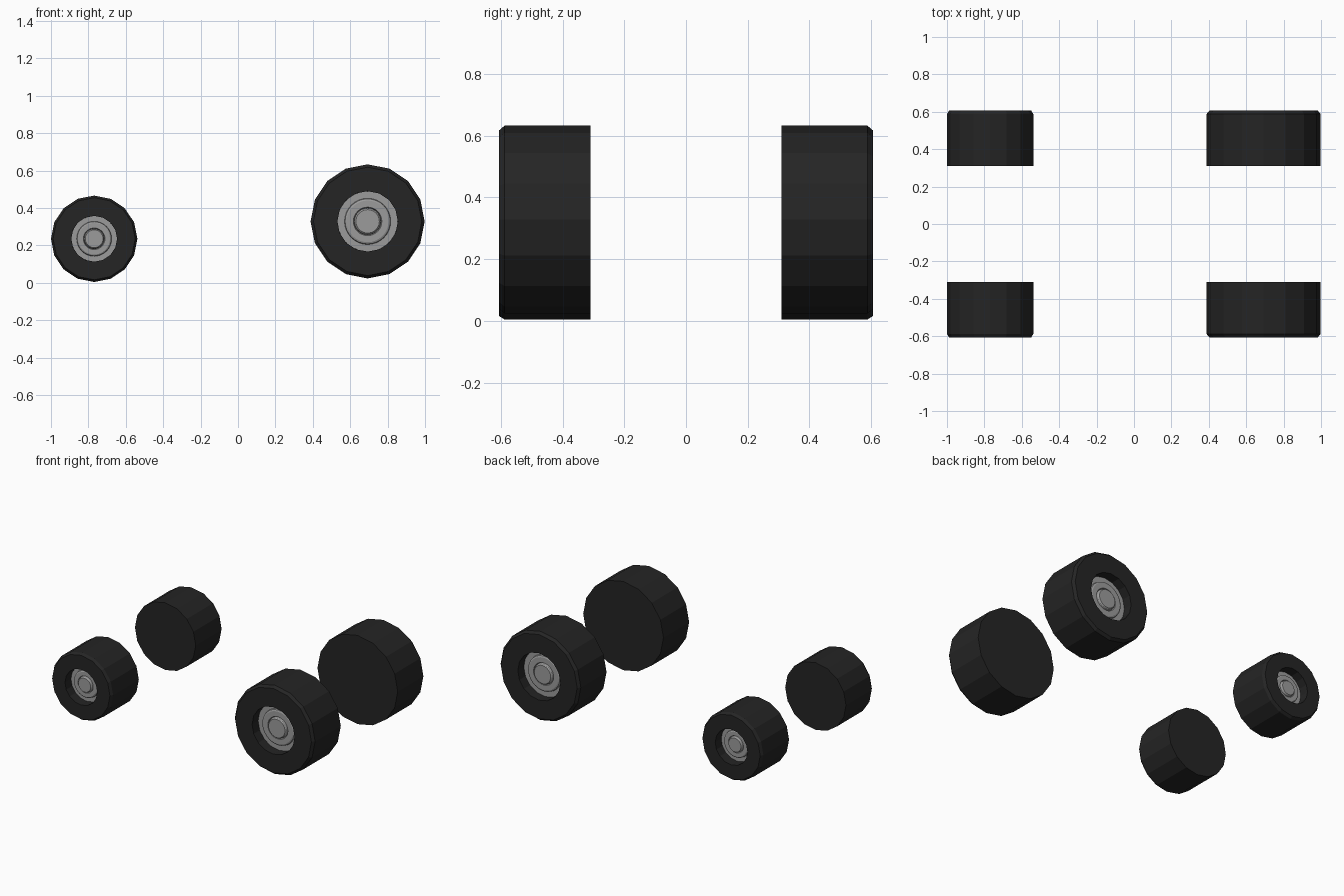
import bpy, bmesh, math

if "Cube" in bpy.data.objects:
    bpy.data.objects.remove(bpy.data.objects["Cube"])

def material(name, value):
    m = bpy.data.materials.new(name)
    m.diffuse_color = (value, value, value, 1)
    m.use_nodes = True
    m.node_tree.nodes["Principled BSDF"].inputs["Base Color"].default_value = m.diffuse_color
    return m

RUBBER = material("black rubber", 0.018)
METAL = material("grey metal", 0.33)

INNER, OUTER = 0.309, 0.606      # wheel extents along y


def lathe(name, profile, sides, centre, radius, side, mat):
    """Spin (radius fraction, y) points about the y axis; zero radius makes a pole."""
    bm = bmesh.new()
    rings = []
    for r, y in profile:
        if r == 0:
            rings.append([bm.verts.new((0, side * y, 0))] * sides)
        else:
            rings.append([bm.verts.new((r * radius * math.cos(2 * math.pi * i / sides), side * y,
                                        r * radius * math.sin(2 * math.pi * i / sides)))
                          for i in range(sides)])
    for a, b in zip(rings, rings[1:]):
        for i in range(sides):
            j = (i + 1) % sides
            quad = list(dict.fromkeys((a[i], a[j], b[j], b[i])))
            bm.faces.new(quad)
    bmesh.ops.recalc_face_normals(bm, faces=bm.faces)
    mesh = bpy.data.meshes.new(name)
    bm.to_mesh(mesh)
    bm.free()
    mesh.materials.append(mat)
    ob = bpy.data.objects.new(name, mesh)
    ob.location = (centre[0], 0, centre[1])
    bpy.context.collection.objects.link(ob)
    return ob


# Tyre: flat closed back, tread, chamfered outer edge, recessed hub well
floor = OUTER - 0.065
tyre = [(0, INNER), (1, INNER), (1, OUTER - 0.018), (0.95, OUTER),
        (0.53, OUTER), (0.53, floor - 0.01), (0, floor - 0.01)]

# Hub: flat disc, raised ring and raised centre cap with small bevels
hub = [(0, floor - 0.008), (0.527, floor - 0.008), (0.527, floor), (0.405, floor),
       (0.395, floor + 0.012), (0.365, floor + 0.016), (0.25, floor + 0.016),
       (0.235, floor + 0.006), (0.225, floor + 0.022), (0.205, floor + 0.028),
       (0, floor + 0.028)]

wheels = {"small": ((-0.769, 0.235), 0.231), "large": ((0.693, 0.328), 0.305)}
for size, (centre, radius) in wheels.items():
    for label, side in (("front", -1), ("back", 1)):
        lathe(f"{size}_{label}_tyre", tyre, 16, centre, radius, side, RUBBER)
        lathe(f"{size}_{label}_hub", hub, 32, centre, radius, side, METAL)
